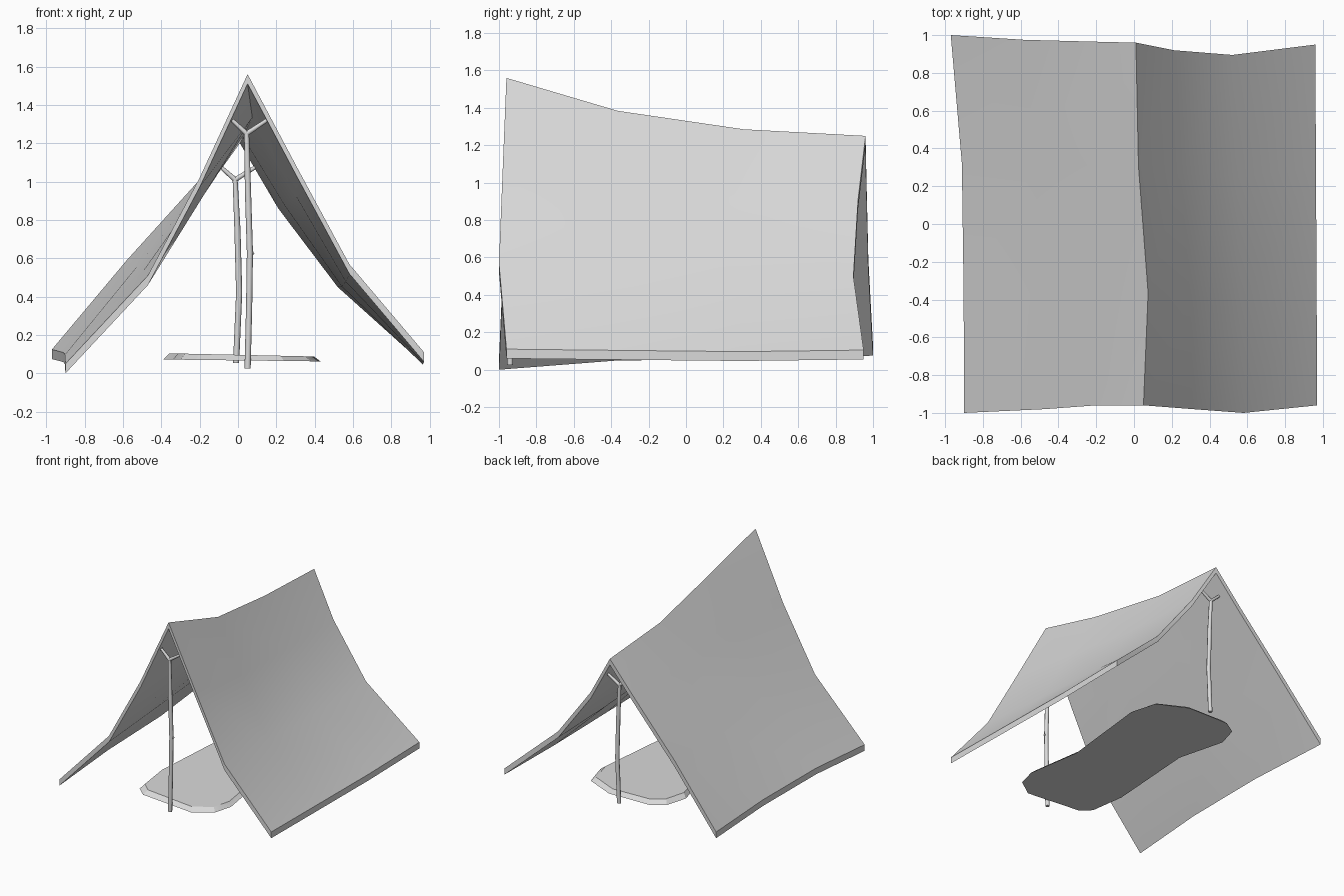
import bpy, bmesh, math
from mathutils import Vector

cube = bpy.data.objects.get("Cube")
if cube:
    bpy.data.objects.remove(cube, do_unlink=True)

# Single plain grey colour
grey = bpy.data.materials.new("plain_grey")
grey.use_nodes = True
colour = (0.7, 0.7, 0.7, 1.0)
grey.diffuse_color = colour
grey.node_tree.nodes["Principled BSDF"].inputs["Base Color"].default_value = colour


def add_object(name, mesh, angle=35):
    mesh.materials.clear()
    mesh.materials.append(grey)
    obj = bpy.data.objects.new(name, mesh)
    bpy.context.collection.objects.link(obj)
    bpy.ops.object.select_all(action="DESELECT")
    obj.select_set(True)
    bpy.context.view_layer.objects.active = obj
    bpy.ops.object.shade_smooth_by_angle(angle=math.radians(angle))
    return obj


def finish(name, bm, angle=35):
    bmesh.ops.recalc_face_normals(bm, faces=bm.faces)
    mesh = bpy.data.meshes.new(name)
    bm.to_mesh(mesh)
    bm.free()
    return add_object(name, mesh, angle)


def tube(name, points, radii):
    """Thin branch along a path, as a capped mesh tube."""
    curve = bpy.data.curves.new(name + "_path", "CURVE")
    curve.dimensions = "3D"
    curve.bevel_depth = 1.0
    curve.bevel_resolution = 2
    curve.use_fill_caps = True
    spline = curve.splines.new("POLY")
    spline.points.add(len(points) - 1)
    for p, co, r in zip(spline.points, points, radii):
        p.co = (*co, 1)
        p.radius = r
    helper = bpy.data.objects.new(name + "_helper", curve)
    bpy.context.collection.objects.link(helper)
    graph = bpy.context.evaluated_depsgraph_get()
    mesh = bpy.data.meshes.new_from_object(helper.evaluated_get(graph))
    bpy.data.objects.remove(helper, do_unlink=True)
    mesh.name = name
    return add_object(name, mesh, 50)


# Tent cover: front and back outlines joined through two sagging rows
front = [(-.9, -1, .05), (-.47, -.98, .51), (-.2, -.96, 1.02), (.05, -.96, 1.56),
         (.31, -.98, 1.07), (.58, -1, .57), (.97, -.96, .11)]
back = [(-.97, 1, .125), (-.58, .975, .59), (-.2, .965, 1.01), (.01, .96, 1.25),
        (.21, .92, .91), (.52, .895, .5), (.96, .95, .105)]
shift_a = [(.02, .025), (.01, 0), (.02, -.04), (.037, -.08), (.02, -.04), (0, -.02), (0, -.005)]
shift_b = [(.035, .01), (.02, 0), (.01, -.04), (0, -.07), (0, -.04), (0, -.02), (0, -.01)]
flat = [(0, 0)] * len(front)

bm = bmesh.new()
rows = []
for t, shift in ((0, flat), (.31, shift_a), (.66, shift_b), (1, flat)):
    rows.append([bm.verts.new(Vector(f).lerp(Vector(b), t) + Vector((dx, 0, dz)))
                 for f, b, (dx, dz) in zip(front, back, shift)])
for r0, r1 in zip(rows, rows[1:]):
    for i in range(len(front) - 1):
        bm.faces.new((r0[i], r0[i + 1], r1[i + 1], r1[i]))
# Thickness of the cover, measured straight down
top_faces = bm.faces[:]
under = [[bm.verts.new(v.co - Vector((0, 0, .05))) for v in row] for row in rows]
for r0, r1 in zip(under, under[1:]):
    for i in range(len(front) - 1):
        bm.faces.new((r0[i], r1[i], r1[i + 1], r0[i + 1]))


def rim(grid):
    return (grid[0] + [r[-1] for r in grid[1:-1]]
            + grid[-1][::-1] + [r[0] for r in grid[-2:0:-1]])


upper, lower = rim(rows), rim(under)
for i in range(len(upper)):
    bm.faces.new((upper[i - 1], upper[i], lower[i], lower[i - 1]))
finish("tent_cover", bm)

# Sleeping mat: irregular rounded outline with a sloping edge
outline = [(.38, -.84), (.42, -.69), (.35, -.25), (.43, .48), (.37, .69), (.13, .8), (-.23, .8),
           (-.34, .73), (-.39, .56), (-.29, .18), (-.34, -.55), (-.3, -.83), (-.22, -.9), (.24, -.94)]
bm = bmesh.new()
base = [bm.verts.new((x, y, .068 - .012 * x)) for x, y in outline]
top = [bm.verts.new((x * .92, y * .96, .097 - .02 * x)) for x, y in outline]
bm.faces.new(base[::-1])
bm.faces.new(top)
for i in range(len(base)):
    bm.faces.new((base[i - 1], base[i], top[i], top[i - 1]))
finish("sleeping_mat", bm, 20)


# Forked support poles
def forked_pole(name, y, stem, left_tip, right_tip):
    def place(p):
        return (p[0], y, p[1])
    tube(name, [place(p) for p in stem], [.016] * (len(stem) - 1) + [.013])
    for side, tip in (("left", left_tip), ("right", right_tip)):
        tube(name + "_fork_" + side, [place(stem[-1]), place(tip)], [.013, .01])


forked_pole("front_pole", -.94, [(.05, .025), (.058, .35), (.062, .63), (.052, .95), (.045, 1.25)],
            (.15, 1.32), (-.03, 1.32))
forked_pole("back_pole", .87, [(-.01, .055), (.006, .42), (-.003, .75), (-.015, 1.01)],
            (.09, 1.075), (-.1, 1.085))
tube("front_pole_knot", [(.062, -.94, .62), (.083, -.94, .63)], [.01, .007])
